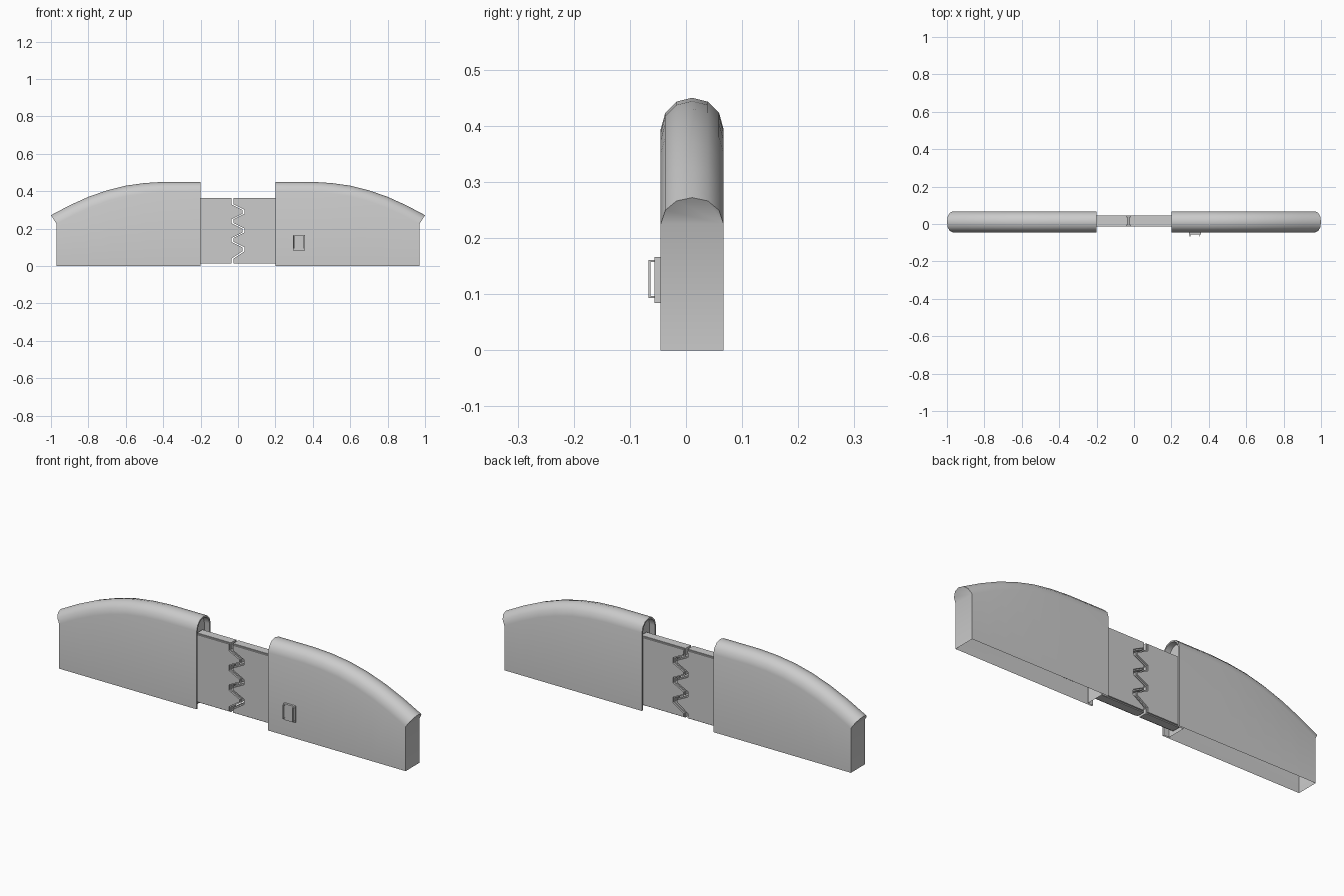
import bpy, bmesh
from mathutils import Vector

if "Cube" in bpy.data.objects:
    bpy.data.objects.remove(bpy.data.objects["Cube"])

YC = 0.011  # centre plane of the barrier housings


def finish(name, bm, smooth=False):
    me = bpy.data.meshes.new(name)
    bm.to_mesh(me)
    bm.free()
    ob = bpy.data.objects.new(name, me)
    bpy.context.collection.objects.link(ob)
    if smooth:
        bpy.context.view_layer.objects.active = ob
        ob.select_set(True)
        bpy.ops.object.shade_smooth_by_angle(angle=0.6)
        ob.select_set(False)
    return ob


def box(bm, x0, x1, y0, y1, z0, z1):
    r = bmesh.ops.create_cube(bm, size=1)
    for v in r['verts']:
        v.co = Vector(((x0 + x1) / 2 + v.co.x * (x1 - x0),
                       (y0 + y1) / 2 + v.co.y * (y1 - y0),
                       (z0 + z1) / 2 + v.co.z * (z1 - z0)))


# Housing: rounded cap swept along a falling curve, straight walls to the floor
path = [(0.2, 0.45), (0.4, 0.45), (0.5, 0.444), (0.6, 0.43), (0.7, 0.405),
        (0.8, 0.37), (0.9, 0.325), (1.0, 0.272)]
half = [(-0.056, 0.056), (-0.048, 0.027), (-0.028, 0.007)]
section = half + [(0, 0)] + [(-y, d) for y, d in reversed(half)]
bm = bmesh.new()
rings = []
for i, (x, z) in enumerate(path):
    a, b = Vector(path[max(i - 1, 0)]), Vector(path[min(i + 1, len(path) - 1)])
    t = (b - a).normalized()
    if i == 0:
        t = Vector((1, 0))
    if i == len(path) - 1:
        t = Vector((0.84, -0.54))
    down = Vector((t.y, -t.x))
    pts = [(x + down.x * d, YC + y, z + down.y * d) for y, d in section]
    xb = pts[0][0]
    pts = [(xb, YC - 0.056, 0)] + pts + [(xb, YC + 0.056, 0)]
    rings.append([bm.verts.new(p) for p in pts])
for r, s in zip(rings, rings[1:]):
    for k in range(len(r) - 1):
        bm.faces.new((r[k], s[k], s[k + 1], r[k + 1]))
e = rings[-1]
bm.faces.new(e[1:-1])
bm.faces.new((e[0], e[-1], e[-2], e[1]))
inner = bm.faces.new(rings[0])
bmesh.ops.recalc_face_normals(bm, faces=bm.faces[:])
if inner.normal.x > 0:
    bmesh.ops.reverse_faces(bm, faces=bm.faces[:])
bm.normal_update()
# Rim and recess in the open inner end
bmesh.ops.inset_region(bm, faces=[inner], thickness=0.008)
bmesh.ops.inset_region(bm, faces=[inner], thickness=0, depth=-0.03)
housing = finish("housings", bm, True)
m = housing.modifiers.new("mirror", 'MIRROR')
m.use_axis[0] = True

# Interlocking gate leaves with a zigzag seam
Z0, Z1, GAP = 0.015, 0.365, 0.006
seam = [(-0.03, Z0), (-0.03, 0.04)]
for zc in (0.09, 0.19, 0.29):
    seam += [(0.03, zc - 0.01), (0.03, zc + 0.01),
             (-0.03, zc + 0.04), (-0.03, zc + 0.06)]
seam[-1] = (-0.03, Z1)
for name, s in (("left_gate_leaf", -1), ("right_gate_leaf", 1)):
    outline = [(x + s * GAP, z) for x, z in seam]
    outline += [(s * 0.225, Z1), (s * 0.225, Z0)]
    bm = bmesh.new()
    front = bm.faces.new([bm.verts.new((x, -0.005, z)) for x, z in outline])
    back = bm.faces.new([bm.verts.new((x, 0.037, z)) for x, z in outline])
    bmesh.ops.bridge_loops(bm, edges=bm.edges[:])
    bmesh.ops.recalc_face_normals(bm, faces=bm.faces[:])
    bm.normal_update()
    # Raised plate on each side, leaving a stepped border
    for f in (front, back):
        bmesh.ops.inset_region(bm, faces=[f], thickness=0.007)
        bmesh.ops.inset_region(bm, faces=[f], thickness=0.0, depth=0.008)
    finish(name, bm)

# Control box on the front of the right housing
bm = bmesh.new()
box(bm, 0.293, 0.357, -0.056, -0.044, 0.084, 0.166)
finish("control_box", bm)

# Thin guard bars standing off the control box
bm = bmesh.new()
for x in (0.296, 0.349):
    box(bm, x, x + 0.005, -0.067, -0.063, 0.093, 0.161)
    for z in (0.093, 0.157):
        box(bm, x, x + 0.005, -0.063, -0.055, z, z + 0.004)
finish("guard_bars", bm)
